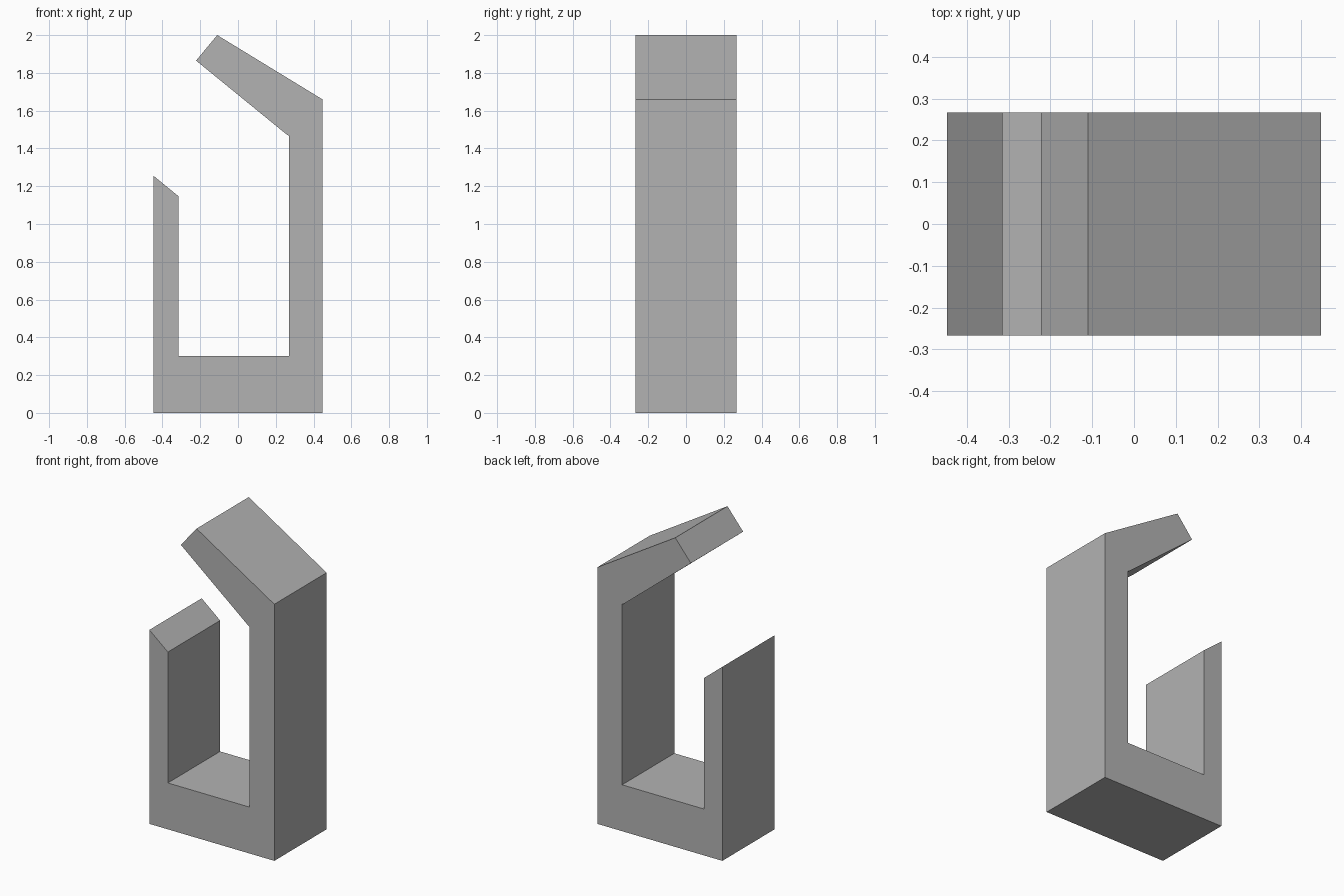
import bpy
import bmesh

cube = bpy.data.objects.get("Cube")
if cube:
    bpy.data.objects.remove(cube, do_unlink=True)

# Plain grey material
GREY = (0.45, 0.45, 0.45, 1.0)
mat = bpy.data.materials.new("plain_grey")
mat.use_nodes = True
mat.diffuse_color = GREY
mat.node_tree.nodes["Principled BSDF"].inputs["Base Color"].default_value = GREY

HALF_DEPTH = 0.267

# Hook outline in x, z: base, tall post, sloping arm, then the short post
outline = [
    (-0.447, 0), (0.447, 0), (0.447, 1.66),
    (-0.11, 2.0), (-0.222, 1.865),
    (0.26, 1.472), (0.27, 1.468), (0.27, 0.3),
    (-0.315, 0.3), (-0.315, 1.147), (-0.447, 1.255),
]


def extrude_profile(name, points, half_depth, material):
    bm = bmesh.new()
    face = bm.faces.new([bm.verts.new((x, -half_depth, z)) for x, z in points])
    result = bmesh.ops.extrude_face_region(bm, geom=[face], use_keep_orig=True)
    moved = [v for v in result["geom"] if isinstance(v, bmesh.types.BMVert)]
    bmesh.ops.translate(bm, verts=moved, vec=(0, 2 * half_depth, 0))
    bmesh.ops.recalc_face_normals(bm, faces=bm.faces)
    mesh = bpy.data.meshes.new(name)
    bm.to_mesh(mesh)
    bm.free()
    mesh.materials.append(material)
    obj = bpy.data.objects.new(name, mesh)
    bpy.context.collection.objects.link(obj)
    return obj


extrude_profile("hook_body", outline, HALF_DEPTH, mat)
